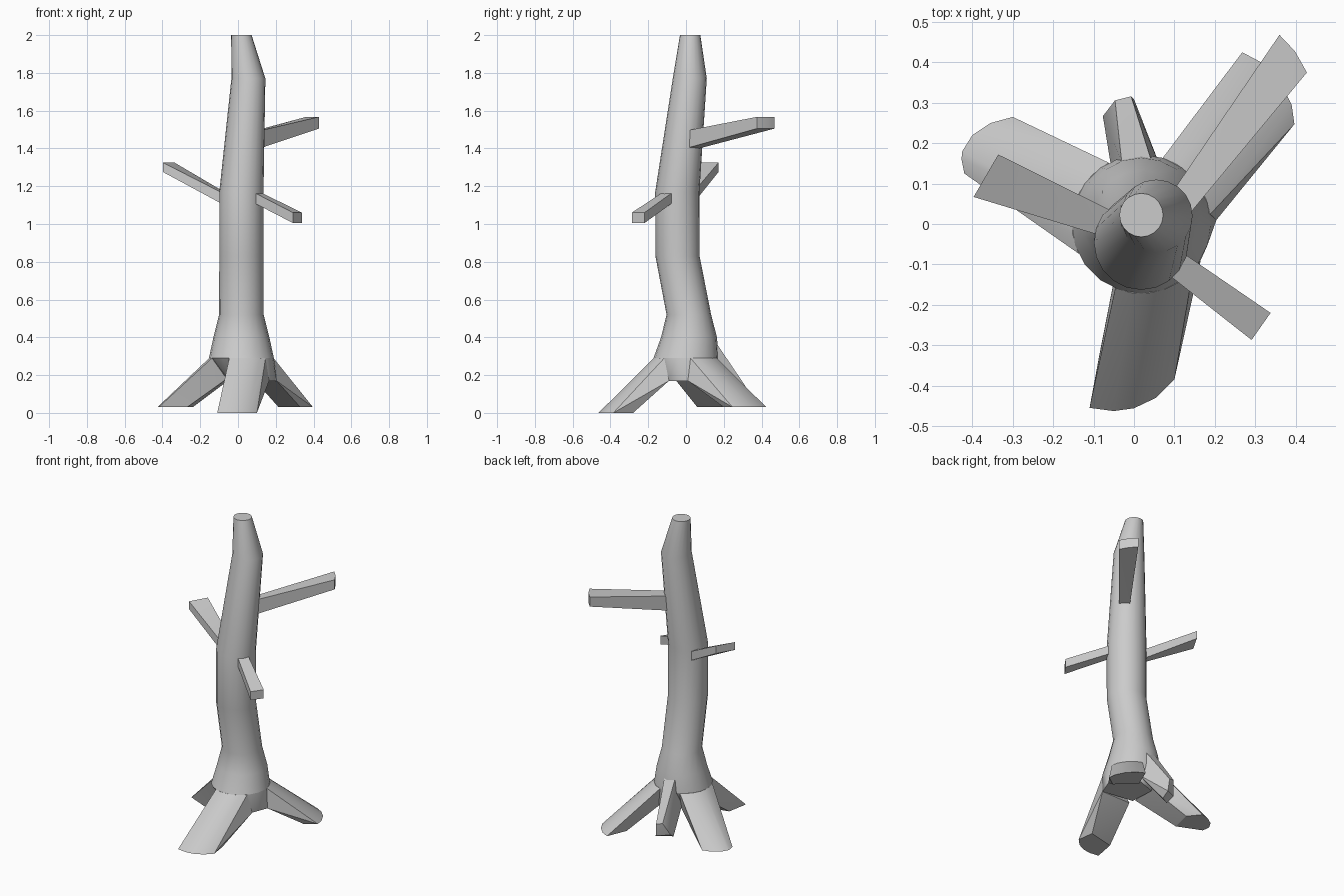
import bpy, bmesh, math

if "Cube" in bpy.data.objects:
    bpy.data.objects.remove(bpy.data.objects["Cube"])

def finish(name, bm, angle=30):
    bmesh.ops.recalc_face_normals(bm, faces=bm.faces)
    me = bpy.data.meshes.new(name)
    bm.to_mesh(me)
    bm.free()
    ob = bpy.data.objects.new(name, me)
    bpy.context.collection.objects.link(ob)
    bpy.ops.object.select_all(action='DESELECT')
    ob.select_set(True)
    bpy.context.view_layer.objects.active = ob
    bpy.ops.object.shade_smooth_by_angle(angle=math.radians(angle))
    return ob

def hull(name, pts, angle=30):
    bm = bmesh.new()
    for p in pts:
        bm.verts.new(p)
    r = bmesh.ops.convex_hull(bm, input=bm.verts)
    loose = [v for v in bm.verts if not v.link_faces]
    bmesh.ops.delete(bm, geom=loose, context='VERTS')
    bmesh.ops.dissolve_limit(bm, angle_limit=0.01, verts=bm.verts, edges=bm.edges)
    return finish(name, bm, angle)

def at(z, pts):
    return [(x, y, z) for x, y in pts]

def arc(z, cx, cy, r, a0, a1, n=6):
    """Points along the trunk surface, angles in degrees."""
    out = []
    for i in range(n):
        a = math.radians(a0 + (a1 - a0) * i / (n - 1))
        out.append((cx + r * math.cos(a), cy + r * math.sin(a), z))
    return out

# trunk: bent, tapering tube (x, y, z, radius)
N = 20
rings = [(.018, .0, .29, .172), (.018, .016, .40, .148), (.018, .015, .52, .118),
         (.018, -.045, .83, .117), (.018, -.046, 1.17, .117),
         (.055, .02, 1.77, .09), (.018, .022, 2.0, .054)]
bm = bmesh.new()
loops = [[bm.verts.new((x + r * math.cos(2 * math.pi * i / N),
                        y + r * math.sin(2 * math.pi * i / N), z)) for i in range(N)]
         for x, y, z, r in rings]
for a, b in zip(loops, loops[1:]):
    for i in range(N):
        j = (i + 1) % N
        bm.faces.new((a[i], a[j], b[j], b[i]))
bm.faces.new(loops[-1])
bm.faces.new(loops[0][::-1])
finish("trunk", bm, 40)

# hub closing the trunk between the roots
hull("trunk_base", arc(.29, .018, 0, .172, 0, 342, 20)
     + at(.17, [(.165, -.09), (.204, .01), (.09, .15), (-.05, .10), (-.04, -.06)]))

# roots: trunk arc on top, crotch points below, cut-off end on the ground
hull("front_root", arc(.29, .018, 0, .172, 248, 318)
     + at(.17, [(.165, -.09), (-.04, -.09)])
     + at(0, [(-.11, -.455), (-.05, -.463), (0, -.456), (.055, -.43), (.1, -.385),
              (.085, -.28), (-.085, -.32)]))
hull("left_root", arc(.29, .018, 0, .172, 118, 205)
     + at(.18, [(-.06, -.06), (-.04, .11)])
     + at(.03, [(-.30, .265), (-.355, .25), (-.40, .22), (-.425, .18), (-.427, .16),
                (-.42, .125), (-.27, .06), (-.24, .19)]))
hull("right_root", arc(.29, .018, 0, .172, 8, 72)
     + at(.17, [(.204, .01), (.09, .15)])
     + at(.03, [(.268, .425), (.315, .40), (.36, .355), (.39, .296), (.397, .247),
                (.33, .20), (.215, .30)]))
hull("back_root", at(.385, [(-.03, .15), (.045, .15)])
     + at(.22, [(-.05, .10), (.07, .13)])
     + [(-.047, .306, .15), (-.007, .316, .14), (0, .309, .06),
        (-.077, .267, .07), (-.065, .22, .04), (-.01, .25, .04)])

# branches: flat-sided tapered stubs (outline, bottom and top heights)
def branch(name, start, z0, end, z1):
    pts = []
    for k in (0, 1):
        pts += at(z0[k], start) + at(z1[k], end)
    hull(name, pts, 20)

branch("upper_branch", [(.075, .05), (.10, -.02)], (1.395, 1.49),
       [(.36, .468), (.398, .428), (.428, .375)], (1.505, 1.567))
branch("left_branch", [(-.03, .02), (-.045, -.04)], (1.085, 1.145),
       [(-.336, .172), (-.397, .067)], (1.275, 1.325))
branch("front_branch", [(.075, -.04), (.04, -.09)], (1.135, 1.19),
       [(.338, -.22), (.291, -.287)], (1.005, 1.06))
